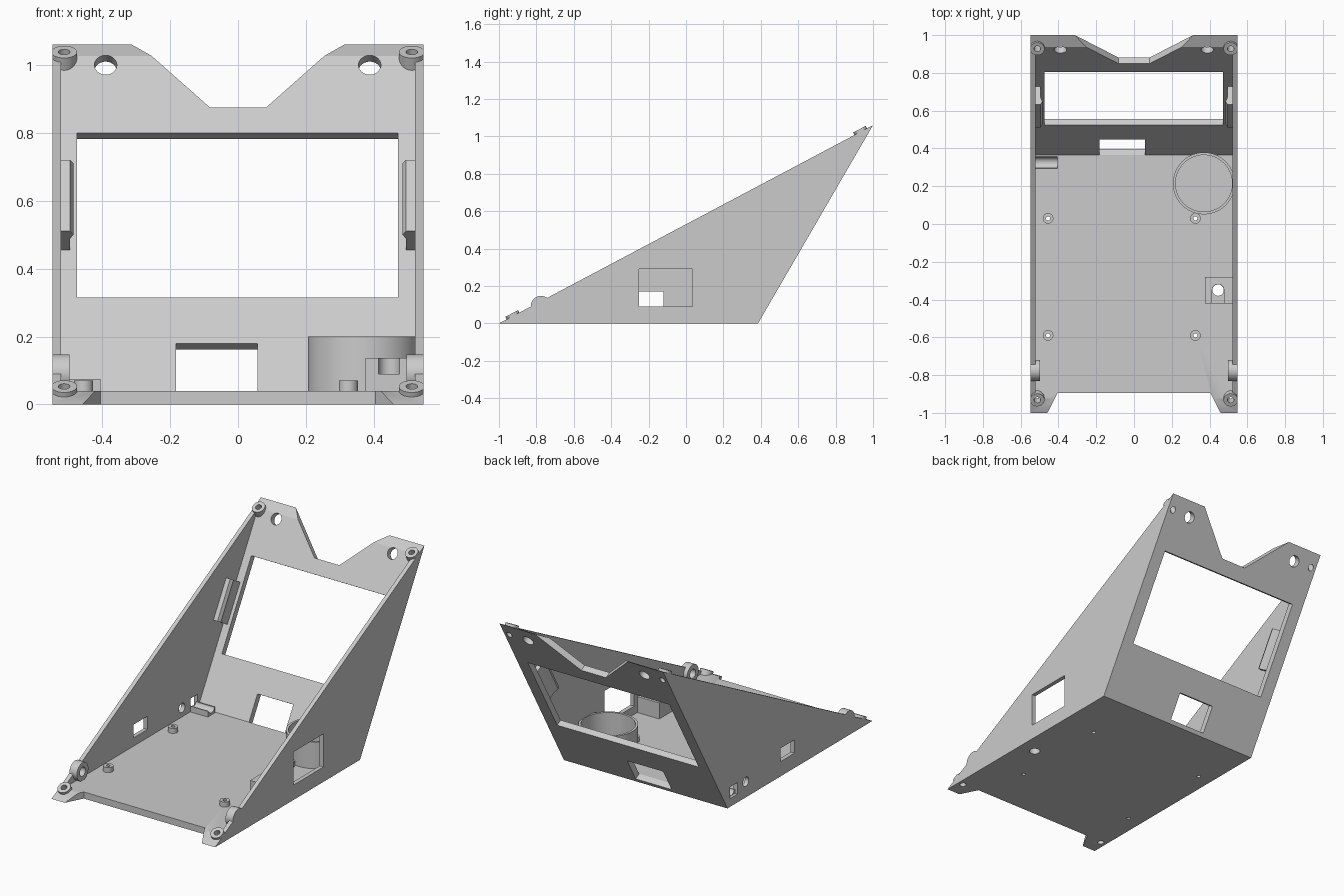
import bpy, bmesh, math
from mathutils import Vector

if "Cube" in bpy.data.objects:
    bpy.data.objects.remove(bpy.data.objects["Cube"], do_unlink=True)

grey = bpy.data.materials.new("light_grey_plastic")
grey.use_nodes = True
COLOUR = (0.6, 0.6, 0.6, 1)
grey.diffuse_color = COLOUR
grey.node_tree.nodes["Principled BSDF"].inputs["Base Color"].default_value = COLOUR

# Working planes: origin, two drawing axes, extrusion axis
X, Y, Z = Vector((1, 0, 0)), Vector((0, 1, 0)), Vector((0, 0, 1))
W, INNER, FLOOR = 0.547, 0.522, 0.04
LEAN = 0.615 / 1.06
UP = Vector((0, LEAN, 1)).normalized()
RAKE = Vector((0, 2, 1.06)).normalized()
PLAN = (Vector(), X, Y, Z)
SIDE = (Vector(), Y, Z, X)
PANEL = (Vector((0, 0.365, FLOOR)), X, UP, UP.cross(X))
SLOPE = (Vector((0, -1, 0)), X, RAKE, X.cross(RAKE))
cutters = []


def prism(name, plane, points, lo, hi):
    """Extrude an outline drawn on a plane from depth lo to hi."""
    o, a, b, c = plane
    bm = bmesh.new()
    ends = [[bm.verts.new(o + a * p + b * q + c * d) for p, q in points] for d in (lo, hi)]
    for ring in ends:
        bm.faces.new(ring)
    n = len(points)
    for i in range(n):
        j = (i + 1) % n
        bm.faces.new((ends[0][i], ends[0][j], ends[1][j], ends[1][i]))
    bmesh.ops.recalc_face_normals(bm, faces=bm.faces)
    mesh = bpy.data.meshes.new(name)
    bm.to_mesh(mesh)
    bm.free()
    mesh.materials.append(grey)
    obj = bpy.data.objects.new(name, mesh)
    bpy.context.collection.objects.link(obj)
    return obj


def cutter(*args):
    obj = prism("cutter", *args)
    obj.hide_render = True
    cutters.append(obj)
    return obj


def rect(x0, x1, y0, y1):
    return [(x0, y0), (x1, y0), (x1, y1), (x0, y1)]


def circle(x, y, r, n=48):
    return [(x + r * math.cos(2 * math.pi * i / n), y + r * math.sin(2 * math.pi * i / n))
            for i in range(n)]


def carve(obj, tools, operation="DIFFERENCE"):
    for tool in tools:
        mod = obj.modifiers.new("carve", "BOOLEAN")
        mod.operation, mod.object, mod.solver = operation, tool, "EXACT"
    bpy.context.view_layer.update()
    shape = obj.evaluated_get(bpy.context.evaluated_depsgraph_get())
    mesh = bpy.data.meshes.new_from_object(shape)
    obj.modifiers.clear()
    obj.data = mesh


def tilt(z):
    """Distance up the leaning panel for a height on its inner face."""
    return (z - FLOOR) / UP.z


# Wedge case: solid triangle with the inside hollowed out
case = prism("wedge_case", SIDE, [(-1, 0), (0.385, 0), (1, 1.06)], -W, W)
cavity = cutter(SIDE, [(-1.5, FLOOR), (0.365, FLOOR), (0.365 + 1.2 * LEAN, FLOOR + 1.2),
                       (-1.5, FLOOR + 1.2)], -INNER, INNER)
envelope = cutter(SIDE, [(-1.2, 0), (0.385, 0), (0.385 + 1.3 * LEAN, 1.3), (-1.2, 1.3)], -W, W)
holes = [cavity]

# Back panel: screen window, cable window, top notch, round holes
for outline in (rect(-0.475, 0.472, tilt(0.315), tilt(0.8)),
                rect(-0.182, 0.058, 0, tilt(0.18)),
                [(-0.083, tilt(0.875)), (0.083, tilt(0.875)), (0.41, 1.3), (-0.41, 1.3)],
                circle(-0.39, tilt(1.0), 0.033), circle(0.388, tilt(1.0), 0.033)):
    holes.append(cutter(PANEL, outline, -0.05, 0.1))

# Floor: front cut-back between the corner tabs
holes.append(cutter(PLAN, [(-0.405, -0.895), (0.405, -0.895), (0.56, -1.2), (-0.56, -1.2)],
                    -0.1, 0.1))

# Side walls: large port on the left, three small ports on the right
holes.append(cutter(SIDE, rect(-0.25, 0.035, 0.09, 0.29), 0.5, 0.6))
for outline in (rect(-0.255, -0.12, 0.09, 0.17), rect(0.29, 0.36, 0.05, 0.12),
                circle(0.21, 0.095, 0.028)):
    holes.append(cutter(SIDE, outline, -0.6, -0.5))

# Corner screw bosses, square to the sloping rim
for end, s in (("front", 0.085), ("back", 2.189)):
    for side, x in (("right", -0.512), ("left", 0.512)):
        boss = prism(f"{end}_{side}_screw_boss", SLOPE, circle(x, s, 0.038), -0.04, 0.015)
        bore = cutter(SLOPE, circle(x, s, 0.017), -0.12, 0.05)
        carve(boss, [bore])
        carve(boss, [envelope], "INTERSECT")
        holes.append(bore)

# Hinge lugs and panel clips on both walls
for side, m in (("right", -1), ("left", 1)):
    lug = prism(f"{side}_hinge_lug", SIDE, circle(-0.775, 0.092, 0.055), m * 0.497, m * W)
    pocket = cutter(SIDE, circle(-0.775, 0.092, 0.027), m * 0.48, m * 0.53)
    carve(lug, [pocket])
    holes.append(pocket)
    o, a, up, out = PANEL
    section = [(0.53, -0.01), (0.495, -0.01), (0.495, 0.065), (0.485, 0.09), (0.495, 0.11),
               (0.53, 0.11)]
    prism(f"{side}_panel_clip", (o, X * m, -out, up), section, tilt(0.455), tilt(0.665))

# Board standoffs with through holes
for end, y in (("front", -0.59), ("back", 0.03)):
    for side, x in (("right", -0.455), ("left", 0.325)):
        post = prism(f"{end}_{side}_standoff", PLAN, circle(x, y, 0.028), 0.03, 0.07)
        bore = cutter(PLAN, circle(x, y, 0.011, 24), -0.1, 0.2)
        carve(post, [bore])
        holes.append(bore)

# Round speaker cup
cup = prism("speaker_cup", PLAN, circle(0.37, 0.215, 0.164, 96), 0.03, 0.2)
carve(cup, [cutter(PLAN, circle(0.37, 0.215, 0.15, 96), 0, 0.3)])

# Sensor holder with an open U slot and a hole through the floor
holder = prism("sensor_holder", PLAN, rect(0.375, 0.53, -0.42, -0.28), 0.03, 0.137)
slot = [(0.445 + 0.031 * math.cos(i * math.pi / 16), -0.35 + 0.031 * math.sin(i * math.pi / 16))
        for i in range(17)] + [(0.414, -0.5), (0.476, -0.5)]
sensor_hole = cutter(PLAN, circle(0.445, -0.35, 0.03), -0.1, 0.1)
carve(holder, [cutter(PLAN, slot, 0.09, 0.3), sensor_hole])
holes.append(sensor_hole)

# Half-round cradle behind the small rear port
cradle = prism("socket_cradle", SIDE, rect(0.29, 0.36, 0.03, 0.075), -0.53, -0.405)
carve(cradle, [cutter(SIDE, circle(0.325, 0.082, 0.03), -0.7, -0.3)])

carve(case, holes)
for obj in cutters:
    bpy.data.objects.remove(obj, do_unlink=True)

# Smooth the round walls, keep the corners crisp
for obj in bpy.context.collection.objects:
    if obj.type == "MESH":
        obj.data.shade_smooth()
        obj.data.set_sharp_from_angle(angle=math.radians(30))
